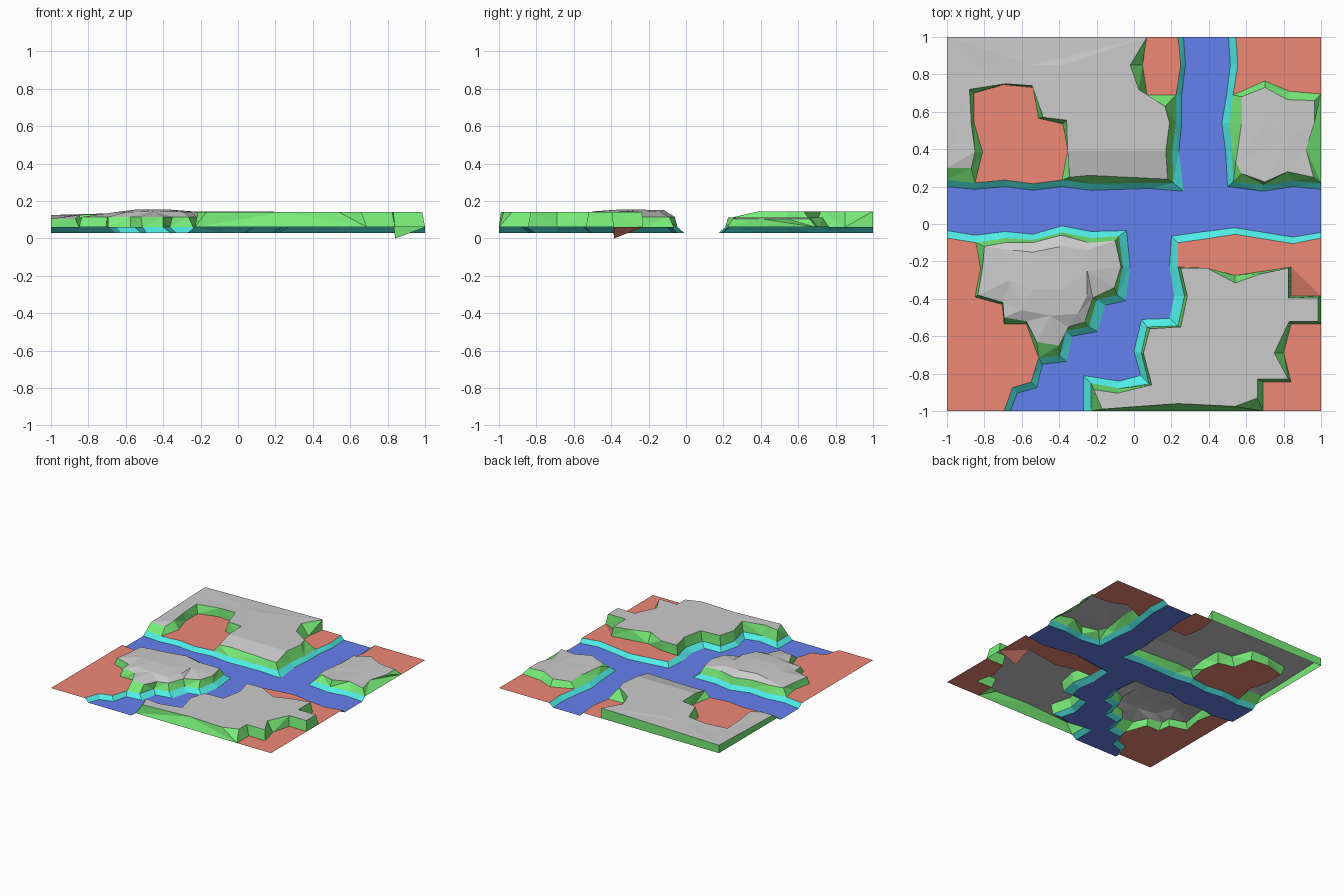
import bpy
from mathutils import Vector
from mathutils.geometry import delaunay_2d_cdt

WATER, LAND = 0.03, 0.06


def material(name, rgb):
    m = bpy.data.materials.new(name)
    m.diffuse_color = (*rgb, 1)
    return m


def make(name, tris, mat=None):
    me = bpy.data.meshes.new(name)
    verts, faces, index = [], [], {}
    for t in tris:
        f = []
        for p in t:
            k = tuple(round(c, 4) for c in p)
            if k not in index:
                index[k] = len(verts)
                verts.append(k)
            f.append(index[k])
        if len(set(f)) == 3:
            faces.append(f)
    me.from_pydata(verts, [], faces)
    ob = bpy.data.objects.new(name, me)
    bpy.context.collection.objects.link(ob)
    if mat:
        me.materials.append(mat)


def up(pts, z):
    """Lift 2D points to height z (number or function); 3D points keep theirs."""
    return [Vector(p) if len(p) == 3 else
            Vector((p[0], p[1], z(*p) if callable(z) else z)) for p in pts]


def facing_up(t):
    return t if (t[1] - t[0]).cross(t[2] - t[0]).z >= 0 else t[::-1]


def cap(outline, inner=()):
    """Triangulated sheet inside an outline, through optional inner points."""
    pts = list(outline) + list(inner)
    n = len(outline)
    v, _, f, orig, _, _ = delaunay_2d_cdt(
        [p.xy for p in pts], [], [list(range(n))], 1, 1e-5)
    p3 = [pts[o[0]] if o else Vector((*c, outline[0].z)) for c, o in zip(v, orig)]
    return [facing_up([p3[i] for i in t]) for t in f]


def strip(a, b):
    """Triangle strip joining two polylines, always taking the shorter diagonal."""
    i = j = 0
    out = []
    while i < len(a) - 1 or j < len(b) - 1:
        go_a = j == len(b) - 1 or (i < len(a) - 1 and
               (a[i + 1] - b[j]).length <= (a[i] - b[j + 1]).length)
        if go_a:
            out.append([a[i], a[i + 1], b[j]])
            i += 1
        else:
            out.append([a[i], b[j + 1], b[j]])
            j += 1
    return out


def plateau(name, base, rim, height, inner=()):
    base, rim = up(base, LAND), up(rim, height)
    walls = strip(base + base[:1], rim + rim[:1])
    area = sum(p.x * q.y - q.x * p.y for p, q in zip(base, base[1:] + base[:1]))
    if area < 0:
        walls = [t[::-1] for t in walls]
    make(name + "_cliff", walls, GREEN)
    make(name + "_plateau", cap(rim, up(inner, height)))


RED = material("lowland_red", (.86, .25, .18))
BLUE = material("water_blue", (.13, .22, .86))
TEAL = material("bank_teal", (.08, .85, .80))
GREEN = material("cliff_green", (.19, .85, .19))

# River bank: upper edge and water edge for each quarter of the tile
nw = [(-1, .235), (-.85, .22), (-.69, .235), (-.54, .215), (-.385, .235), (-.23, .215),
      (.08, .22), (.21, .22), (.205, .39), (.225, .54), (.225, .69), (.25, .85), (.235, 1)]
nw_w = [(-1, .2), (-.85, .185), (-.69, .2), (-.54, .18), (-.385, .2), (-.23, .18),
        (.08, .19), (.265, .175), (.24, .39), (.255, .54), (.255, .69), (.275, .85), (.265, 1)]
ne = [(.545, 1), (.555, .85), (.53, .69), (.51, .54), (.525, .385), (.53, .225),
      (.69, .21), (.85, .23), (1, .22)]
ne_w = [(.505, 1), (.515, .85), (.495, .69), (.47, .54), (.49, .385), (.5, .2),
        (.69, .175), (.85, .2), (1, .185)]
se = [(1, -.075), (.85, -.105), (.54, -.055), (.38, -.08), (.235, -.1), (.235, -.23),
      (.27, -.385), (.235, -.545), (.07, -.55), (.04, -.69), (.08, -.855),
      (-.08, -.88), (-.23, -.85), (-.23, -1)]
se_w = [(1, -.045), (.85, -.07), (.54, -.02), (.38, -.04), (.2, -.065), (.19, -.23),
        (.215, -.385), (.19, -.505), (.04, -.51), (0, -.68), (.035, -.81),
        (-.08, -.84), (-.27, -.81), (-.27, -1)]
sw = [(-1, -.075), (-.845, -.1), (-.69, -.075), (-.54, -.085), (-.385, -.045), (-.23, -.075),
      (-.08, -.065), (-.06, -.23), (-.09, -.38), (-.2, -.405), (-.24, -.55), (-.365, -.57),
      (-.4, -.705), (-.51, -.715), (-.55, -.845), (-.65, -.875), (-.695, -1)]
sw_w = [(-1, -.035), (-.85, -.06), (-.69, -.04), (-.54, -.055), (-.385, -.01), (-.23, -.04),
        (-.04, -.035), (-.02, -.23), (-.045, -.41), (-.155, -.435), (-.195, -.575), (-.33, -.6),
        (-.36, -.735), (-.49, -.75), (-.52, -.875), (-.625, -.905), (-.66, -1)]

make("river_water", cap(up(nw_w + ne_w + se_w + sw_w[::-1], WATER)), BLUE)
for name, top, low in (("nw", nw, nw_w), ("ne", ne, ne_w), ("se", se, se_w), ("sw", sw, sw_w)):
    make(name + "_river_bank",
         [facing_up(t) for t in strip(up(low, WATER), up(top, LAND))], TEAL)

# Foot lines of the plateaus where they meet the lowland
hollow = [(-.81, .385), (-.855, .54), (-.855, .7), (-.695, .745), (-.54, .73),
          (-.51, .565), (-.38, .535), (-.355, .39)]
nw_foot = [(.07, .69), (.045, .85), (.07, 1)]
ne_foot = [(1, .695), (.83, .71), (.7, .765)]
se_foot_s = [(.69, -1), (.69, -.845), (.84, -.845), (.8, -.69), (.84, -.535), (1, -.535)]
se_foot_n = [(1, -.385), (.84, -.385, 0), (.84, -.23), (.54, -.275), (.38, -.235)]
sw_foot = [(-.575, -.535), (-.695, -.535), (-.705, -.43), (-.85, -.39), (-.82, -.235)]

# Lowland sheets
for name, outline in (
        ("nw_hollow", nw[1:5] + hollow[::-1]),
        ("north_lowland", nw[10:] + nw_foot[::-1]),
        ("ne_lowland", ne[:3] + ne_foot[::-1] + [(1, 1)]),
        ("east_lowland", se[:6] + se_foot_n[::-1]),
        ("se_lowland", se_foot_s + [(1, -1)]),
        ("sw_lowland", sw[:2] + sw_foot[::-1] + sw[13:] + [(-1, -1)])):
    make(name, cap(up(outline, LAND)), RED)


# North-west plateau, sloping down to the river and to the west
def nw_height(x, y):
    return min(.145, .11 + .25 * max(0, y - .24)) - .02 * min(1, max(0, (-.4 - x) / .4))


plateau("nw", nw[:2] + hollow + nw[4:11] + nw_foot + [(-1, 1)],
        [(-1, .3), (-.87, .3), (-.85, .385), (-.87, .54), (-.88, .72), (-.69, .75),
         (-.545, .74), (-.485, .57), (-.36, .555), (-.355, .39), (-.345, .25), (-.24, .26),
         (.07, .245), (.18, .24), (.17, .39), (.19, .54), (.165, .63), (.025, .72),
         (-.02, .85), (.07, 1), (-1, 1)],
        nw_height, [(-.2, .39), (.08, .39), (-.2, .7), (-.54, .85), (-.85, .85), (-.38, .85)])

# North-east plateau
plateau("ne", ne[2:] + ne_foot,
        [(.575, .68), (.575, .54), (.545, .33), (.575, .27), (.7, .225), (.82, .28),
         (.96, .25), (.92, .4), (.965, .54), (.965, .66), (.82, .665), (.7, .73)],
        lambda x, y: .105 if x < .6 or x > .9 else .113, [(.7, .54), (.82, .45)])

# South-east plateau
plateau("se", se[5:] + se_foot_s + se_foot_n,
        [(.25, -.235), (.285, -.385), (.25, -.55), (.085, -.56), (.05, -.69), (.095, -.86),
         (-.09, -.905), (-.215, -.885), (-.17, -.99), (.235, -.96), (.54, -.975),
         (.66, -.93), (.66, -.83), (.825, -.83), (.75, -.69), (.83, -.52), (.985, -.52),
         (.985, -.395), (.825, -.395), (.825, -.235), (.685, -.265), (.54, -.315),
         (.39, -.235)],
        .14)

# South-west plateau with a raised hump
plateau("sw", sw[1:14] + sw_foot,
        [(-.8, -.12), (-.69, -.1), (-.54, -.1), (-.39, -.06), (-.24, -.1), (-.1, -.09),
         (-.07, -.23), (-.105, -.34), (-.22, -.395), (-.265, -.525), (-.35, -.55),
         (-.4, -.65), (-.52, -.63), (-.575, -.52), (-.695, -.5), (-.7, -.42),
         (-.835, -.38), (-.81, -.235)],
        .115, [(-.65, -.14, .138), (-.54, -.15, .152), (-.39, -.12, .152), (-.26, -.14, .142),
               (-.25, -.25, .145), (-.25, -.38, .142), (-.3, -.48, .142), (-.45, -.49, .145),
               (-.6, -.46, .14), (-.66, -.3, .14), (-.54, -.35, .155), (-.38, -.35, .155)])
